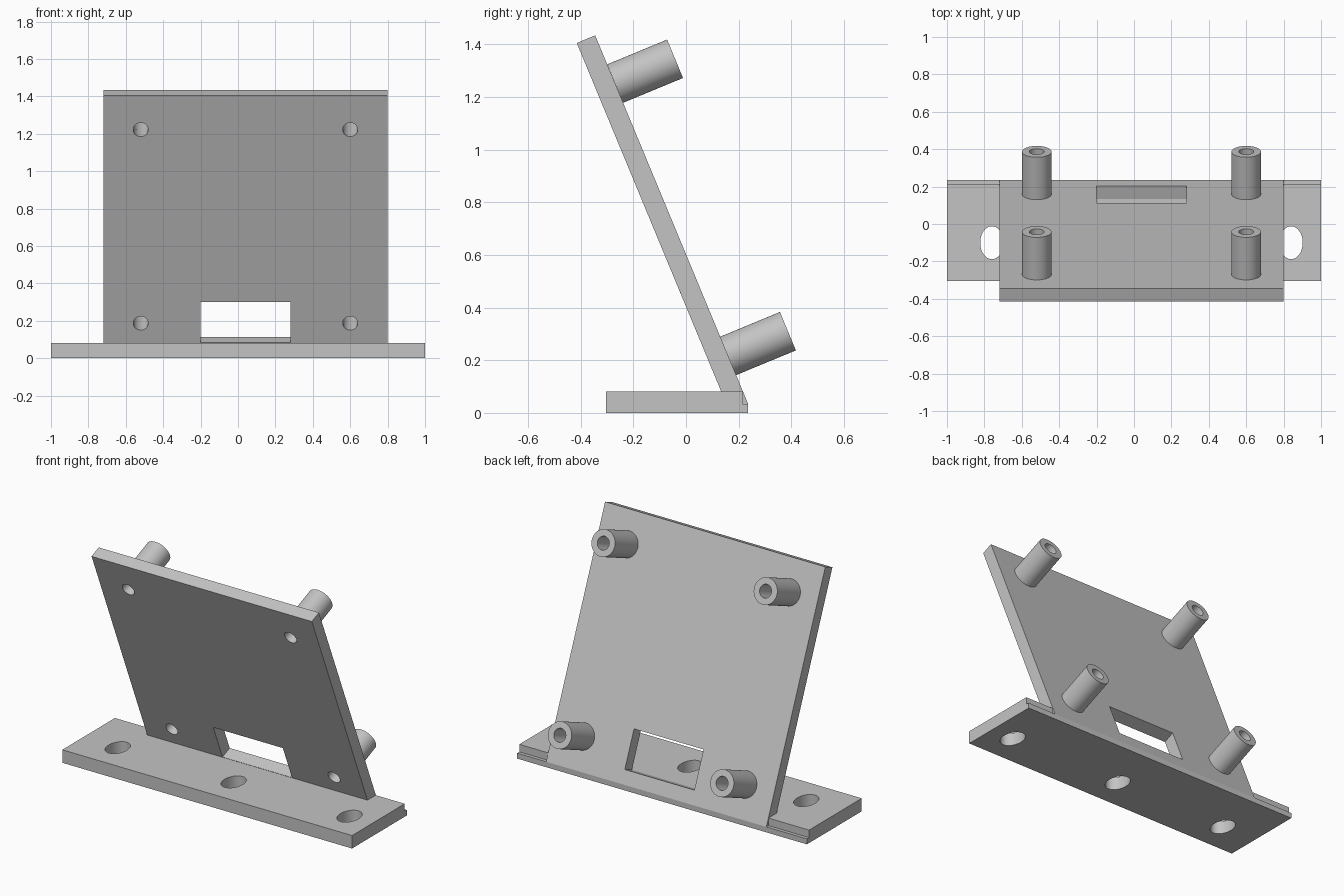
import bpy
import bmesh
import math
from mathutils import Matrix, Vector

if "Cube" in bpy.data.objects:
    bpy.data.objects.remove(bpy.data.objects["Cube"], do_unlink=True)

GREY = bpy.data.materials.new("plain_grey")
GREY.use_nodes = True
GREY.diffuse_color = (0.55, 0.55, 0.55, 1)
GREY.node_tree.nodes["Principled BSDF"].inputs["Base Color"].default_value = (0.55, 0.55, 0.55, 1)

MID = 0.04                      # sideways centre of the plate
THICK = 0.076                   # plate thickness
# Plate frame: x sideways, y through the plate, z up the slope
TILT = Matrix.Translation((MID, 0.134, 0.08)) @ Matrix.Rotation(math.radians(22.5), 4, "X")


def add_object(name, bm):
    bmesh.ops.recalc_face_normals(bm, faces=bm.faces)
    mesh = bpy.data.meshes.new(name)
    bm.to_mesh(mesh)
    bm.free()
    mesh.materials.append(GREY)
    obj = bpy.data.objects.new(name, mesh)
    bpy.context.collection.objects.link(obj)
    return obj


def extrude_profile(name, profile, x0, x1):
    """Extrude a (y, z) outline from x0 to x1."""
    bm = bmesh.new()
    face = bm.faces.new([bm.verts.new((x0, y, z)) for y, z in profile])
    moved = bmesh.ops.extrude_face_region(bm, geom=[face])["geom"]
    verts = [v for v in moved if isinstance(v, bmesh.types.BMVert)]
    bmesh.ops.translate(bm, verts=verts, vec=(x1 - x0, 0, 0))
    return add_object(name, bm)


def cylinder(name, matrix, rx, ry, depth):
    """Upright elliptical cylinder centred on the given matrix."""
    bm = bmesh.new()
    bmesh.ops.create_cone(bm, cap_ends=True, segments=48, radius1=1, radius2=1, depth=depth,
                          matrix=matrix @ Matrix.Diagonal((rx, ry, 1, 1)))
    return add_object(name, bm)


def box(name, matrix, size):
    bm = bmesh.new()
    bmesh.ops.create_cube(bm, size=1, matrix=matrix @ Matrix.Diagonal((*size, 1)))
    return add_object(name, bm)


def cut(obj, cutters):
    """Cut each cutter out of the object and apply the result."""
    bpy.context.view_layer.objects.active = obj
    for cutter in cutters:
        mod = obj.modifiers.new("cut", "BOOLEAN")
        mod.operation = "DIFFERENCE"
        mod.solver = "EXACT"
        mod.object = cutter
        bpy.ops.object.modifier_apply(modifier=mod.name)


def across(x, start, end, v):
    """Matrix of a cylinder running through the plate, and its length."""
    place = Matrix.Translation((x, (start + end) / 2, v))
    return TILT @ place @ Matrix.Rotation(math.radians(90), 4, "X"), end - start


# Base strip with a stepped rear edge
base = extrude_profile("base", [(-0.304, 0), (0.236, 0), (0.236, 0.034), (0.215, 0.034),
                                (0.215, 0.081), (-0.304, 0.081)], -1, 1)
base_holes = [cylinder("base_hole_cutter", Matrix.Translation((MID + dx, -0.10, 0.04)),
                       0.062, 0.088, 0.3) for dx in (-0.8, 0, 0.8)]
cut(base, base_holes)

# Leaning plate, its foot sunk into the base
plate = extrude_profile("back_plate", [(-0.415, 1.405), (0.159, 0.02), (0.205, 0.02),
                                       (0.236, 0.034), (-0.345, 1.434)], -0.72, 0.80)

# Tubular standoffs with bores that run through the plate
bores, posts = [], []
for row, v in (("lower", 0.116), ("upper", 1.236)):
    for side, x in (("right", -0.56), ("left", 0.56)):
        matrix, depth = across(x, -0.1, 0.5, v)
        bore = cylinder("bore_cutter", matrix, 0.04, 0.04, depth)
        matrix, depth = across(x, THICK, THICK + 0.246, v)
        post = cylinder(f"{row}_{side}_standoff", matrix, 0.079, 0.079, depth)
        cut(post, [bore])
        bores.append(bore)
        posts.append(post)

# Window at the foot of the plate
window = box("window_cutter", TILT @ Matrix.Translation((0, THICK / 2, 0.1215)),
             (0.48, 0.2, 0.237))
cut(plate, bores + [window])

for helper in base_holes + bores + [window]:
    bpy.data.objects.remove(helper, do_unlink=True)

# Smooth round walls, crisp edges
bpy.ops.object.select_all(action="DESELECT")
for obj in [base, plate] + posts:
    obj.select_set(True)
bpy.context.view_layer.objects.active = base
bpy.ops.object.shade_smooth_by_angle(angle=math.radians(30))
